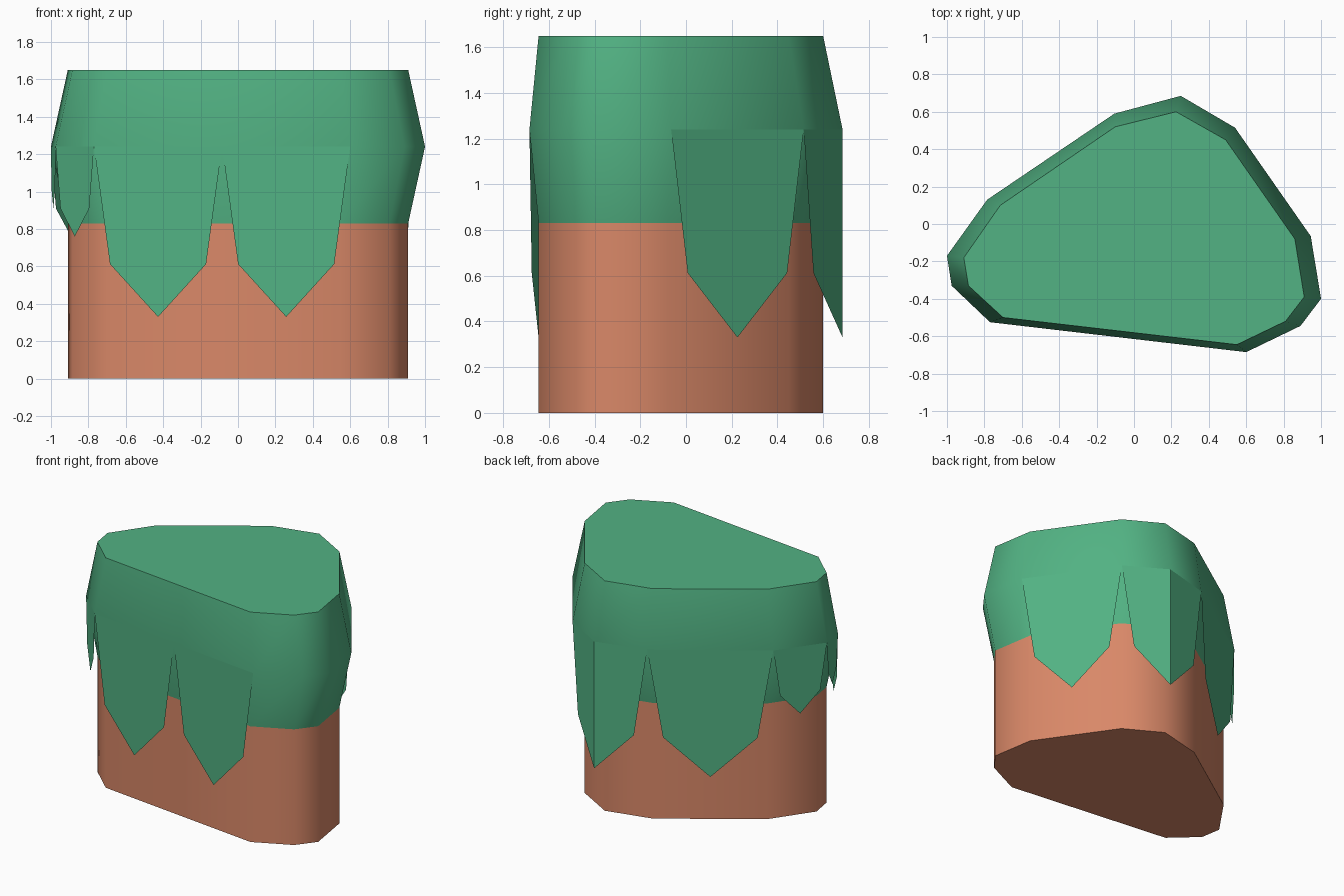
import bpy, math
from mathutils import Vector

if "Cube" in bpy.data.objects:
    bpy.data.objects.remove(bpy.data.objects["Cube"])


def material(name, rgb):
    m = bpy.data.materials.new(name)
    m.diffuse_color = (*rgb, 1)
    m.use_nodes = True
    m.node_tree.nodes["Principled BSDF"].inputs["Base Color"].default_value = m.diffuse_color
    return m


green = material("grass green", (0.084, 0.445, 0.227))
brown = material("earth orange", (0.694, 0.246, 0.138))

# Outlines seen from above, counter-clockwise
outer = [(-1, -.17), (-.975, -.33), (-.77, -.525), (.6, -.685), (.89, -.545), (1, -.4),
         (.945, -.065), (.54, .515), (.25, .685), (-.105, .59), (-.785, .13)]
inner = [(-.91, -.18), (-.885, -.33), (-.7, -.5), (.55, -.645), (.81, -.52), (.91, -.39),
         (.86, -.08), (.49, .45), (.225, .6), (-.1, .52), (-.715, .1)]
RIM = 1.24


def build(name, verts, faces, mat, smooth=False):
    me = bpy.data.meshes.new(name)
    me.from_pydata(verts, [], faces)
    me.materials.append(mat)
    ob = bpy.data.objects.new(name, me)
    bpy.context.collection.objects.link(ob)
    if smooth:
        bpy.ops.object.select_all(action='DESELECT')
        bpy.context.view_layer.objects.active = ob
        ob.select_set(True)
        bpy.ops.object.shade_smooth_by_angle(angle=math.radians(60))
    return ob


def loft(name, rings, mat, top=False, bottom=False):
    n = len(inner)
    verts = [(x, y, z) for outline, z in rings for x, y in outline]
    faces = [(r * n + i, r * n + (i + 1) % n, (r + 1) * n + (i + 1) % n, (r + 1) * n + i)
             for r in range(len(rings) - 1) for i in range(n)]
    if bottom:
        faces.append(tuple(reversed(range(n))))
    if top:
        faces.append(tuple(range(len(verts) - n, len(verts))))
    build(name, verts, faces, mat, True)


# Earth base and bulging grass cap
loft("earth_base", [(inner, 0), (inner, .83)], brown, bottom=True)
loft("grass_cap", [(inner, .83), (outer, RIM), (inner, 1.65)], green, top=True)


# Pointed grass flap hanging from the rim, optionally folded at its middle
def flap(name, a, b, depth, mid=None):
    a, b = Vector(a), Vector(b)
    m = Vector(mid) if mid else (a + b) / 2
    sa, sb = a.lerp(m, .25), b.lerp(m, .25)
    shoulder = RIM - depth * .69
    verts = [(*a, RIM), (*sa, shoulder), (*m, RIM - depth),
             (*sb, shoulder), (*b, RIM), (*m, RIM)]
    build(name, verts, [(0, 1, 2, 5), (5, 2, 3, 4)], green)


front_mid = (Vector(outer[2]) + Vector(outer[3])) / 2
flap("front_flap_left", outer[2], front_mid, .91)
flap("front_flap_right", front_mid, outer[3], .91)
flap("right_flap", outer[6], outer[7], .91)
flap("back_corner_flap", outer[7], outer[9], .91, outer[8])
flap("back_flap", outer[9], outer[10], .91)
flap("back_left_flap", outer[10], outer[0], .48)
flap("left_flap", outer[0], outer[1], .33)
flap("front_left_flap", outer[1], outer[2], .48)
